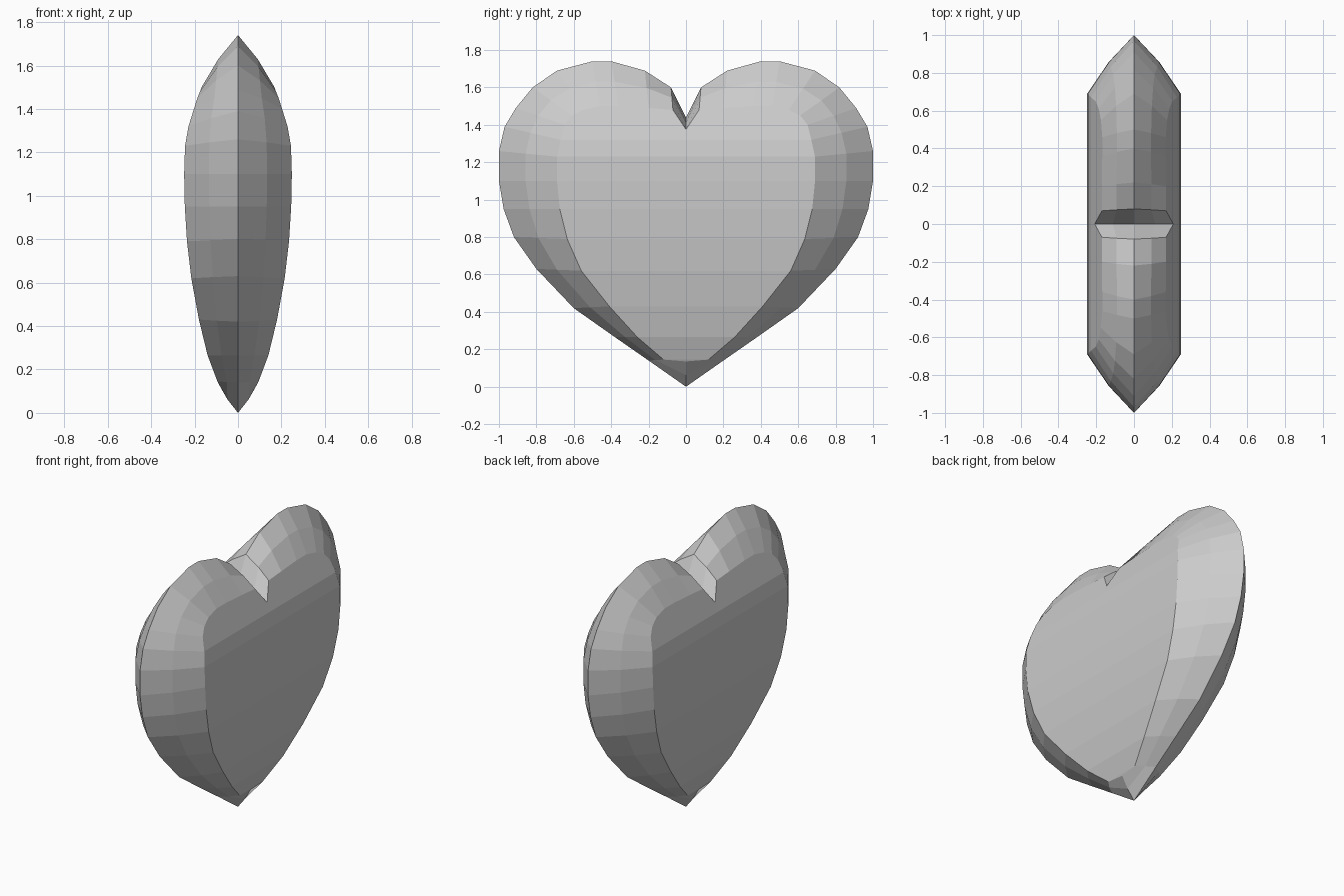
import bpy, bmesh

# Half outline from bottom tip round to the notch:
# rim (y, z), then edge of the flat face (y, z, x)
RINGS = [
    (0.00, 0.00, 0.00, 0.135, 0.09),
    (0.20, 0.14, 0.12, 0.145, 0.095),
    (0.38, 0.265, 0.26, 0.265, 0.14),
    (0.60, 0.42, 0.41, 0.43, 0.18),
    (0.80, 0.63, 0.56, 0.62, 0.215),
    (0.92, 0.80, 0.635, 0.79, 0.235),
    (0.975, 0.95, 0.675, 0.95, 0.245),
    (1.00, 1.10, 0.69, 1.10, 0.248),
    (1.00, 1.26, 0.69, 1.23, 0.244),
    (0.97, 1.39, 0.67, 1.32, 0.228),
    (0.91, 1.49, 0.65, 1.40, 0.203),
    (0.82, 1.60, 0.61, 1.45, 0.187),
    (0.69, 1.69, 0.55, 1.48, 0.175),
    (0.50, 1.74, 0.46, 1.50, 0.168),
    (0.40, 1.74, 0.36, 1.50, 0.168),
    (0.22, 1.69, 0.20, 1.49, 0.170),
    (0.08, 1.60, 0.07, 1.48, 0.170),
    (0.00, 1.44, 0.00, 1.375, 0.208),
]
TOP_ROW = 9      # above this row the face is closed by one slanted panel

bm = bmesh.new()
cache = {}


def vert(x, y, z):
    key = (round(x, 4) + 0.0, round(y, 4) + 0.0, round(z, 4) + 0.0)
    if key not in cache:
        cache[key] = bm.verts.new(key)
    return cache[key]


def face(points, sx, sy):
    vs = list(dict.fromkeys(vert(x * sx, y * sy, z) for x, y, z in points))
    if len(vs) > 2:
        bm.faces.new(vs)


rim = [(0, a, b) for a, b, c, d, e in RINGS]
mid = [(e * 0.54, a * 0.54 + c * 0.46, b * 0.54 + d * 0.46) for a, b, c, d, e in RINGS]
inner = [(e, c, d) for a, b, c, d, e in RINGS]
centre = [(p[0], 0, p[2]) for p in inner]

for sx in (1, -1):
    for sy in (1, -1):
        # Bevelled border, two bands wide
        for lo, hi in ((rim, mid), (mid, inner)):
            for i in range(len(RINGS) - 1):
                face([lo[i], lo[i + 1], hi[i + 1], hi[i]], sx, sy)
        # Broad face in level rows, then the top panel
        for i in range(TOP_ROW):
            face([inner[i], inner[i + 1], centre[i + 1], centre[i]], sx, sy)
        face(inner[TOP_ROW:] + [centre[TOP_ROW]], sx, sy)

bmesh.ops.recalc_face_normals(bm, faces=bm.faces)
mesh = bpy.data.meshes.new("heart")
bm.to_mesh(mesh)
bm.free()
bpy.context.collection.objects.link(bpy.data.objects.new("heart", mesh))
